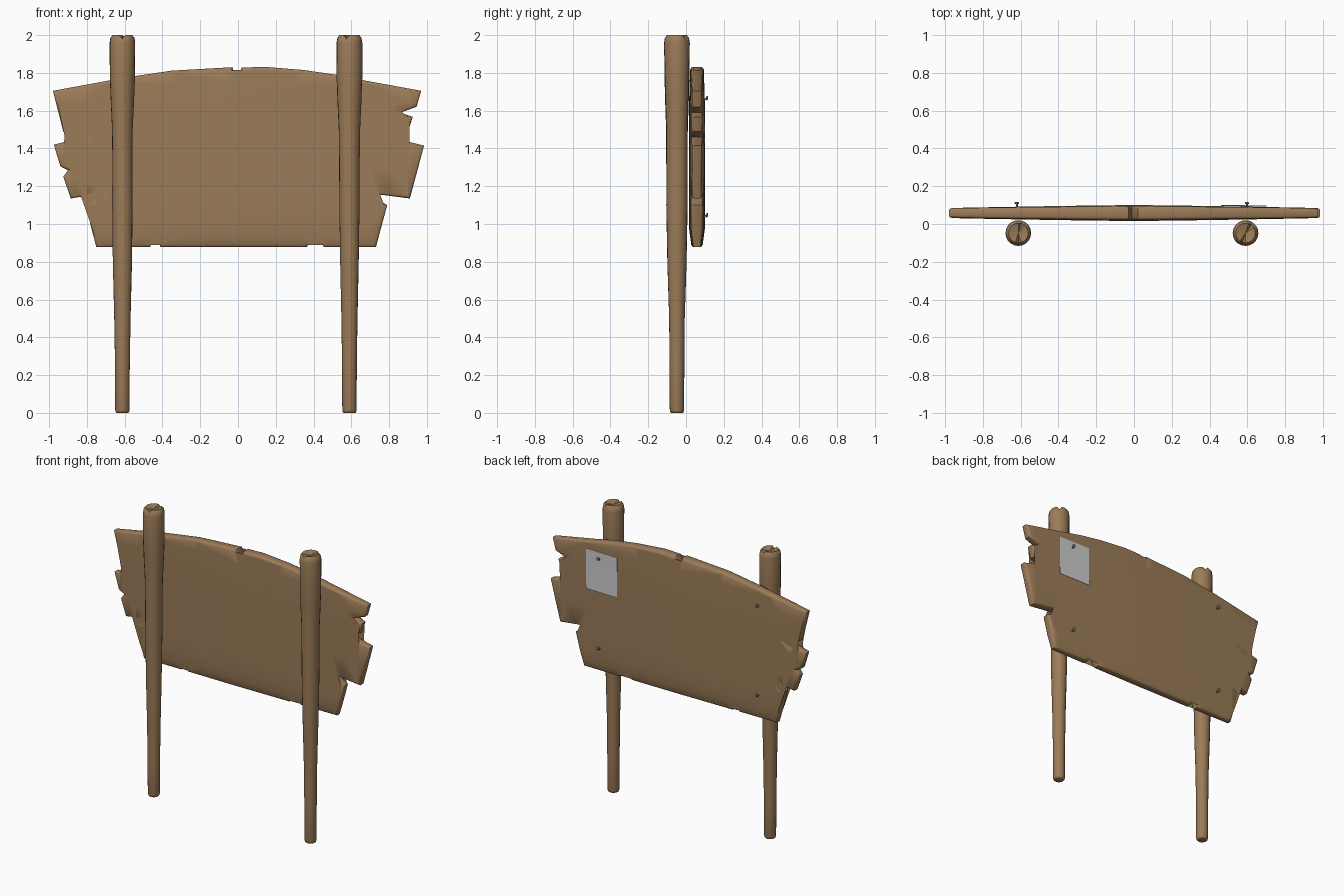
import bpy, bmesh, math
from mathutils import Vector

if "Cube" in bpy.data.objects:
    bpy.data.objects.remove(bpy.data.objects["Cube"])


def material(name, rgb):
    m = bpy.data.materials.new(name)
    m.diffuse_color = (*rgb, 1)
    m.use_nodes = True
    m.node_tree.nodes["Principled BSDF"].inputs["Base Color"].default_value = m.diffuse_color
    return m


WOOD = material("brown wood", (0.33, 0.2, 0.098))
PAPER = material("pale paper", (0.6, 0.6, 0.6))
IRON = material("grey iron", (0.2, 0.2, 0.21))


def finish(bm, name, mat, angle=35):
    bmesh.ops.recalc_face_normals(bm, faces=bm.faces)
    me = bpy.data.meshes.new(name)
    bm.to_mesh(me)
    bm.free()
    ob = bpy.data.objects.new(name, me)
    bpy.context.collection.objects.link(ob)
    me.materials.append(mat)
    bpy.ops.object.select_all(action='DESELECT')
    ob.select_set(True)
    bpy.context.view_layer.objects.active = ob
    bpy.ops.object.shade_smooth_by_angle(angle=math.radians(angle))
    return ob


def bridge(bm, a, b):
    n = len(a)
    for i in range(n):
        bm.faces.new((a[i], a[(i + 1) % n], b[(i + 1) % n], b[i]))


# Board: ragged outline (x, z), clockwise seen from the front
OUTLINE = [(-.98, 1.705), (-.6, 1.775), (-.35, 1.812), (-.03, 1.83), (-.01, 1.765),
           (.02, 1.828), (.14, 1.832), (.35, 1.815), (.52, 1.79), (.67, 1.76), (.97, 1.705),
           (.945, 1.62), (.86, 1.59), (.925, 1.567), (.9, 1.49), (.8, 1.46), (.985, 1.415),
           (.91, 1.135), (.68, 1.165), (.79, 1.1), (.73, .877), (.455, .877), (.405, .975),
           (.365, .877), (-.41, .877), (-.445, .965), (-.465, .877), (-.75, .877),
           (-.81, 1.11), (-.71, 1.165), (-.885, 1.135), (-.925, 1.25), (-.9, 1.285),
           (-.94, 1.305), (-.975, 1.42), (-.785, 1.467), (-.925, 1.49)]


def inset(points, d):
    pts = [Vector(p) for p in points]
    out = []
    for i, p in enumerate(pts):
        e1 = (p - pts[i - 1]).normalized()
        e2 = (pts[(i + 1) % len(pts)] - p).normalized()
        n1, n2 = Vector((e1.y, -e1.x)), Vector((e2.y, -e2.x))
        m = (n1 + n2).normalized()
        out.append(p + m * d / max(m.dot(n1), 0.55))
    return out


def half_thickness(x, z):
    t = 0.042 - 0.016 * min(1, abs(x)) ** 1.3
    low = min(1, max(0, (z - 0.877) / 0.1))
    high = min(1, max(0, (1.84 - z) / 0.2))
    return t * (0.68 + 0.32 * low) * (0.85 + 0.15 * high)


bm = bmesh.new()
rings = []
for d, y in ((.012, -1), (.004, -.85), (0, -.6), (0, .6), (.004, .85), (.012, 1)):
    rings.append([bm.verts.new((p.x, y, p.y)) for p in inset(OUTLINE, d)])
for a, b in zip(rings, rings[1:]):
    bridge(bm, a, b)
bm.faces.new(rings[0])
bm.faces.new(rings[-1])
bmesh.ops.triangulate(bm, faces=[f for f in bm.faces if len(f.verts) > 4])
cuts = [((x / 10, 0, 0), (1, 0, 0)) for x in range(-9, 10)]
cuts += [((0, 0, z), (0, 0, 1)) for z in (.93, .977, 1.1, 1.3, 1.5, 1.64, 1.74)]
for co, no in cuts:
    bmesh.ops.bisect_plane(bm, geom=bm.verts[:] + bm.edges[:] + bm.faces[:],
                           plane_co=co, plane_no=no, dist=1e-5)
for v in bm.verts:
    v.co.y = 0.058 + v.co.y * half_thickness(v.co.x, v.co.z)
finish(bm, "sign_board", WOOD, 40)

# Two round tapering posts with a chipped top
PROFILE = [(0, .03), (.004, .035), (.015, .038), (.25, .039), (.5, .042), (.8, .050),
           (1.1, .055), (1.35, .055), (1.5, .056), (1.65, .062), (1.77, .066),
           (1.96, .068), (1.985, .064), (2.0, .052)]
SIDES = 20
for side, px, crack in (("left", -.612, 15), ("right", .59, 14)):
    bm = bmesh.new()
    rings = []
    for k, (z, r) in enumerate(PROFILE):
        ring = []
        for i in range(SIDES):
            a = math.tau * i / SIDES
            wob = 1 + 0.03 * math.sin(2 * a + z * 4 + px) * (0.3 < z < 1.8)
            chip = 0.018 if k >= len(PROFILE) - 2 and i in (crack, (crack + 9) % SIDES) else 0
            ring.append(bm.verts.new((px + r * wob * math.cos(a),
                                      -.048 + r * wob * math.sin(a), z - chip)))
        rings.append(ring)
    for a, b in zip(rings, rings[1:]):
        bridge(bm, a, b)
    bm.faces.new(rings[0])
    top = bm.verts.new((px, -.048, 1.985))
    for i in range(SIDES):
        bm.faces.new((rings[-1][i], rings[-1][(i + 1) % SIDES], top))
    finish(bm, side + "_post", WOOD, 40)

# Nails on the back, slightly bent upward
for x in (-.62, .597):
    for z in (1.66, 1.04):
        bm = bmesh.new()
        rings = []
        for y, dz, r in ((.07, -.006, .005), (.098, 0, .005), (.106, .004, .005),
                         (.107, .004, .011), (.114, .008, .011), (.117, .009, .006)):
            rings.append([bm.verts.new((x + r * math.cos(math.tau * i / 10), y,
                                        z + dz + r * math.sin(math.tau * i / 10)))
                          for i in range(10)])
        for a, b in zip(rings, rings[1:]):
            bridge(bm, a, b)
        bm.faces.new(rings[0])
        bm.faces.new(rings[-1])
        finish(bm, "nail", IRON)

# Paper note pinned under the upper nail, lower edge curling away slightly
bm = bmesh.new()
rows = []
for j in range(6):
    t = j / 5
    z = 1.705 - 0.275 * t
    row = [(x, .0585 + half_thickness(x, 1.6) + .003 + .004 * t * t, z)
           for x in (.70, .62, .54, .46)]
    rows.append(row)
front = [[bm.verts.new(p) for p in r] for r in rows]
back = [[bm.verts.new((p[0], p[1] - .002, p[2])) for p in r] for r in rows]
for grid in (front, back):
    for a, b in zip(grid, grid[1:]):
        for i in range(3):
            bm.faces.new((a[i], a[i + 1], b[i + 1], b[i]))


def rim(g):
    return g[0] + [r[-1] for r in g[1:]] + g[-1][-2::-1] + [r[0] for r in g[-2:0:-1]]


bridge(bm, rim(front), rim(back))
finish(bm, "paper_note", PAPER)
